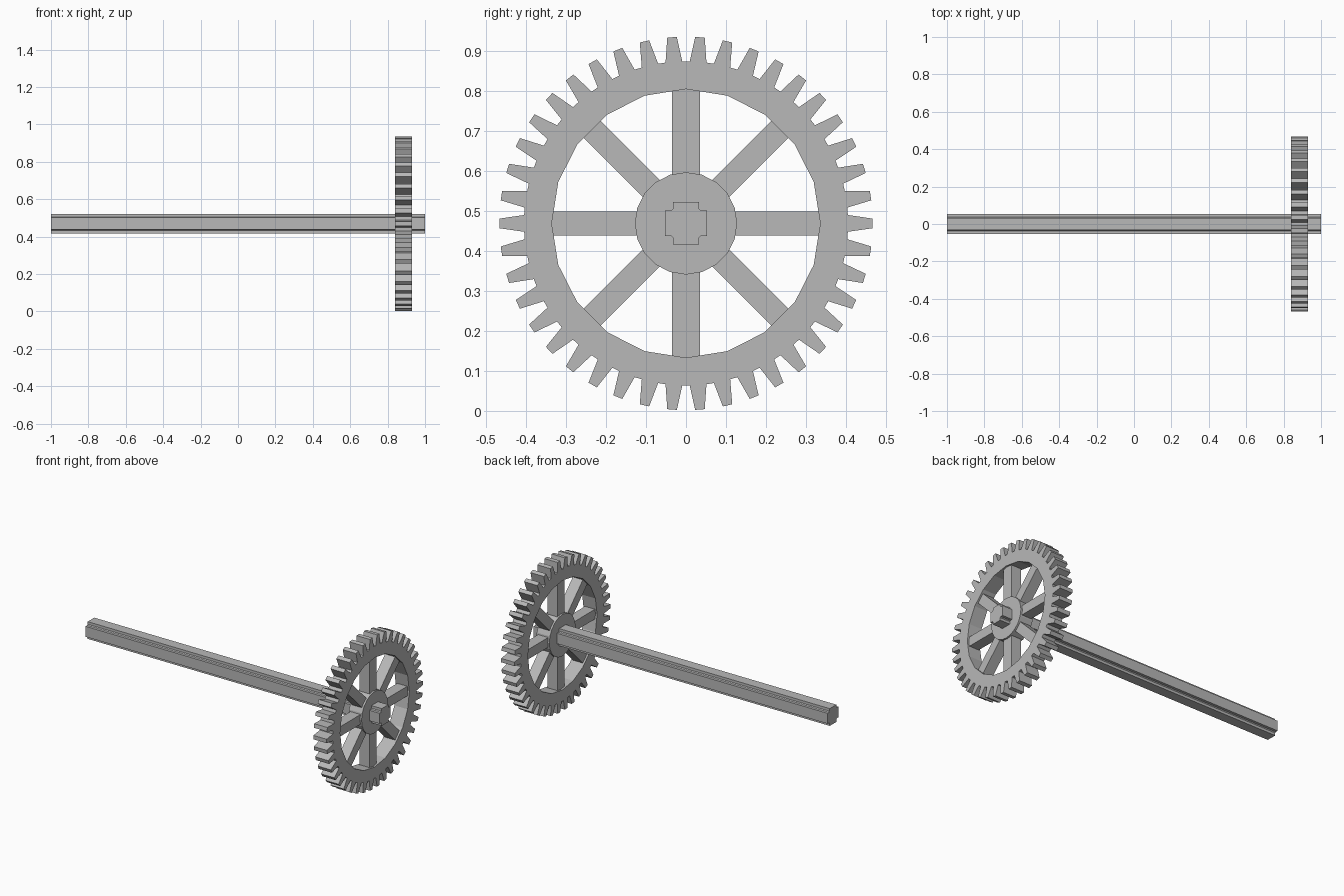
import bpy, bmesh
from math import sin, cos, pi, tau
from mathutils import Vector, Matrix

cube = bpy.data.objects.get("Cube")
if cube:
    bpy.data.objects.remove(cube, do_unlink=True)

AXLE_Z = 0.469
GEAR_X = (0.84, 0.93)
SPOKE_X = (0.851, 0.919)
TEETH = 42

grey = bpy.data.materials.new("light_grey")
grey.use_nodes = True
grey.diffuse_color = (0.48, 0.48, 0.48, 1)
grey.node_tree.nodes["Principled BSDF"].inputs["Base Color"].default_value = grey.diffuse_color


def polar(radius, angle, offset=0.0):
    """Point at a clockwise angle from the top, shifted sideways by offset."""
    return (radius * sin(angle) + offset * cos(angle),
            radius * cos(angle) - offset * sin(angle))


def circle(radius, sides):
    return [polar(radius, tau * i / sides) for i in range(sides)]


def prism(name, loops, x_range, turn=0.0):
    """Extrude outlines along x; loops after the first are holes."""
    bm = bmesh.new()
    edges = []
    for loop in loops:
        verts = [bm.verts.new((x_range[0], y, z)) for y, z in loop]
        edges += [bm.edges.new((a, b)) for a, b in zip(verts, verts[1:] + verts[:1])]
    if len(loops) == 1:
        bm.faces.new(verts)
    else:
        bmesh.ops.triangle_fill(bm, edges=edges, use_beauty=True, normal=(1, 0, 0))
    grown = bmesh.ops.extrude_face_region(bm, geom=bm.faces[:], use_keep_orig=True)
    moved = [v for v in grown["geom"] if isinstance(v, bmesh.types.BMVert)]
    bmesh.ops.translate(bm, verts=moved, vec=Vector((x_range[1] - x_range[0], 0, 0)))
    bmesh.ops.rotate(bm, verts=bm.verts[:], cent=(0, 0, 0), matrix=Matrix.Rotation(turn, 3, "X"))
    bmesh.ops.recalc_face_normals(bm, faces=bm.faces[:])
    mesh = bpy.data.meshes.new(name)
    bm.to_mesh(mesh)
    bm.free()
    mesh.materials.append(grey)
    obj = bpy.data.objects.new(name, mesh)
    obj.location.z = AXLE_Z
    bpy.context.collection.objects.link(obj)
    return obj


# Toothed rim with a faceted opening
outline = []
for i in range(TEETH):
    a = tau * (i + 0.5) / TEETH
    outline += [polar(0.405, a, -0.021), polar(0.467, a, -0.012),
                polar(0.467, a, 0.012), polar(0.405, a, 0.021)]
prism("toothed_rim", [outline, circle(0.336, 20)], GEAR_X)

# Hub
prism("hub", [circle(0.128, 20)], GEAR_X)

# Eight spokes, the upright pair slightly wider
for i in range(8):
    w = 0.0345 if i % 4 == 0 else 0.03
    prism("spoke_%d" % (i + 1), [[(-w, 0.1), (w, 0.1), (w, 0.345), (-w, 0.345)]],
          SPOKE_X, i * pi / 4)

# Cross-shaped axle with small fillets in the notches
cross = []
for i in range(4):
    for y, z in ((-0.032, 0.053), (0.032, 0.053), (0.032, 0.037), (0.037, 0.032)):
        cross.append((y * cos(i * pi / 2) + z * sin(i * pi / 2),
                      z * cos(i * pi / 2) - y * sin(i * pi / 2)))
prism("cross_axle", [cross], (-1, 1))
